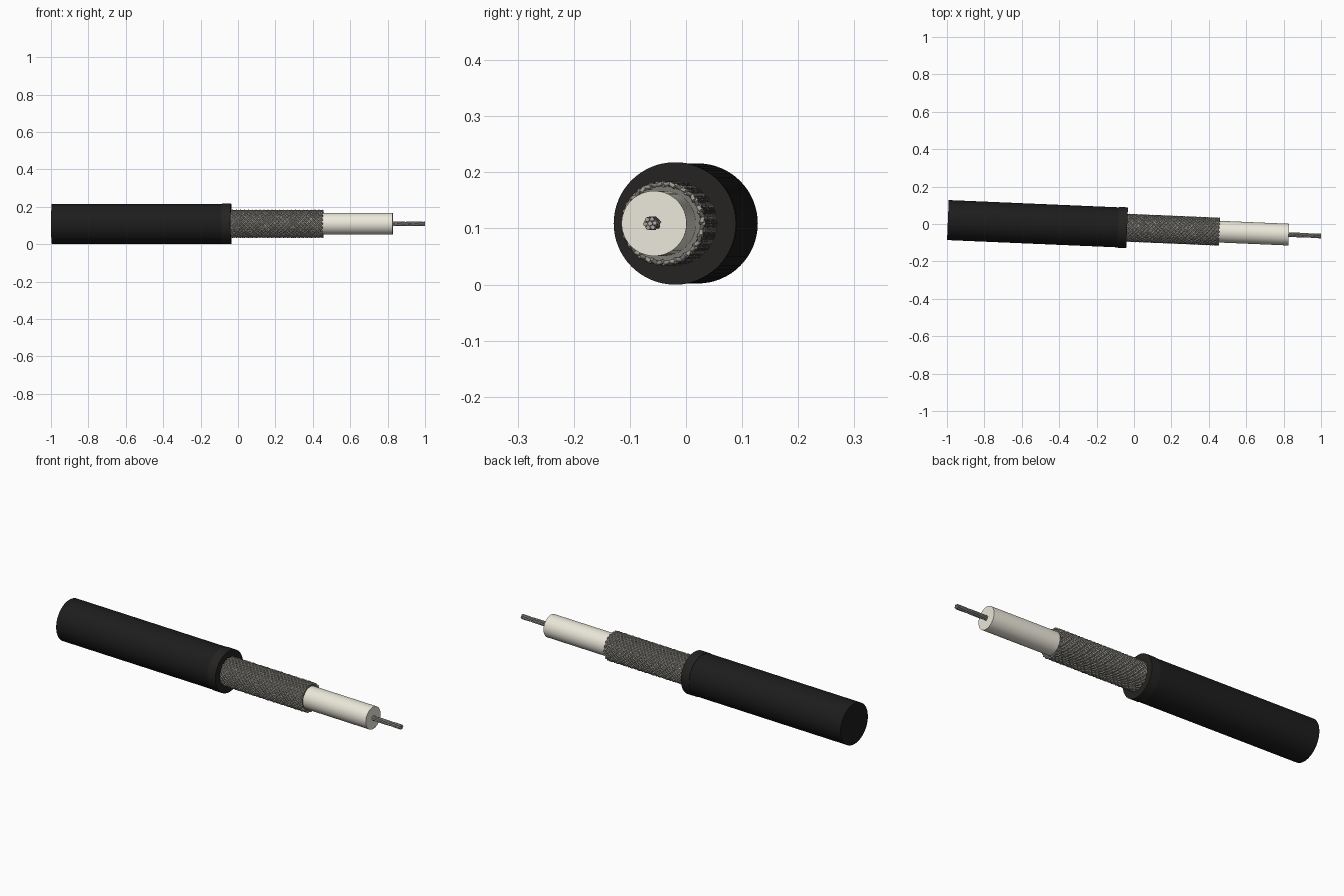
import bpy
from math import pi, cos, sin, atan
from mathutils import Matrix

if "Cube" in bpy.data.objects:
    bpy.data.objects.remove(bpy.data.objects["Cube"])

AXIS_Z = 0.109
# The cable runs along local x, then is yawed slightly
PLACE = Matrix.Translation((0, -0.0215, AXIS_Z)) @ Matrix.Rotation(-atan(0.0427), 4, 'Z')


def material(name, rgb):
    m = bpy.data.materials.new(name)
    m.diffuse_color = (*rgb, 1)
    m.use_nodes = True
    m.node_tree.nodes["Principled BSDF"].inputs["Base Color"].default_value = m.diffuse_color
    return m


black = material("black_rubber", (0.012, 0.012, 0.012))
collar_black = material("collar_rubber", (0.018, 0.017, 0.016))
cream = material("cream_insulator", (0.83, 0.80, 0.70))
metal = material("braid_metal", (0.36, 0.35, 0.31))
dark_metal = material("shield_metal", (0.2, 0.19, 0.17))
wire = material("wire_metal", (0.40, 0.39, 0.36))


def rod(name, x0, x1, radius, mat, sides=64):
    bpy.ops.mesh.primitive_cylinder_add(vertices=sides, radius=radius, depth=x1 - x0)
    o = bpy.context.object
    o.name = name
    o.data.transform(Matrix.Translation(((x0 + x1) / 2, 0, 0)) @ Matrix.Rotation(pi / 2, 4, 'Y'))
    o.matrix_world = PLACE
    o.data.materials.append(mat)
    bpy.ops.object.shade_smooth_by_angle(angle=0.6)
    return o


def helices(name, x0, x1, starts, turns, radius_fn, thickness, mat, steps):
    """Tubes winding round the cable axis, one per start angle."""
    cu = bpy.data.curves.new(name, 'CURVE')
    cu.dimensions = '3D'
    cu.bevel_depth = thickness
    cu.bevel_resolution = 1
    cu.use_fill_caps = True
    for k, start in enumerate(starts):
        sp = cu.splines.new('POLY')
        sp.points.add(steps)
        for i, p in enumerate(sp.points):
            t = i / steps
            a = start + turns * 2 * pi * t
            r = radius_fn(k, t)
            p.co = (x0 + (x1 - x0) * t, r * cos(a), r * sin(a), 1)
    o = bpy.data.objects.new(name, cu)
    bpy.context.collection.objects.link(o)
    o.matrix_world = PLACE
    cu.materials.append(mat)
    return o


# Outer jacket and its cut-end collar
rod("outer_jacket", -0.996, -0.06, 0.107, black)
rod("jacket_collar", -0.085, -0.037, 0.109, collar_black)

# Shield sleeve under the braid, and inner insulator
rod("shield_sleeve", -0.06, 0.45, 0.067, dark_metal)
rod("inner_insulator", 0.40, 0.828, 0.058, cream)

# Woven braid: two opposite sets of helical wires passing over and under
N, TURNS = 20, 1.2
for sign, label in ((1, "braid_right_hand"), (-1, "braid_left_hand")):
    helices(label, -0.05, 0.455, [2 * pi * k / N for k in range(N)], sign * TURNS,
            lambda k, t, s=sign: 0.0700 + s * 0.002 * cos(pi * k + TURNS * N * 2 * pi * t),
            0.004, metal, 96)

# Stranded conductor: one centre strand and six twisted round it
rod("conductor_core", 0.80, 1.0, 0.0042, wire, 16)
helices("conductor_strands", 0.80, 1.0, [pi / 3 * k for k in range(6)], 0.35,
        lambda k, t: 0.0084, 0.0042, wire, 24)
